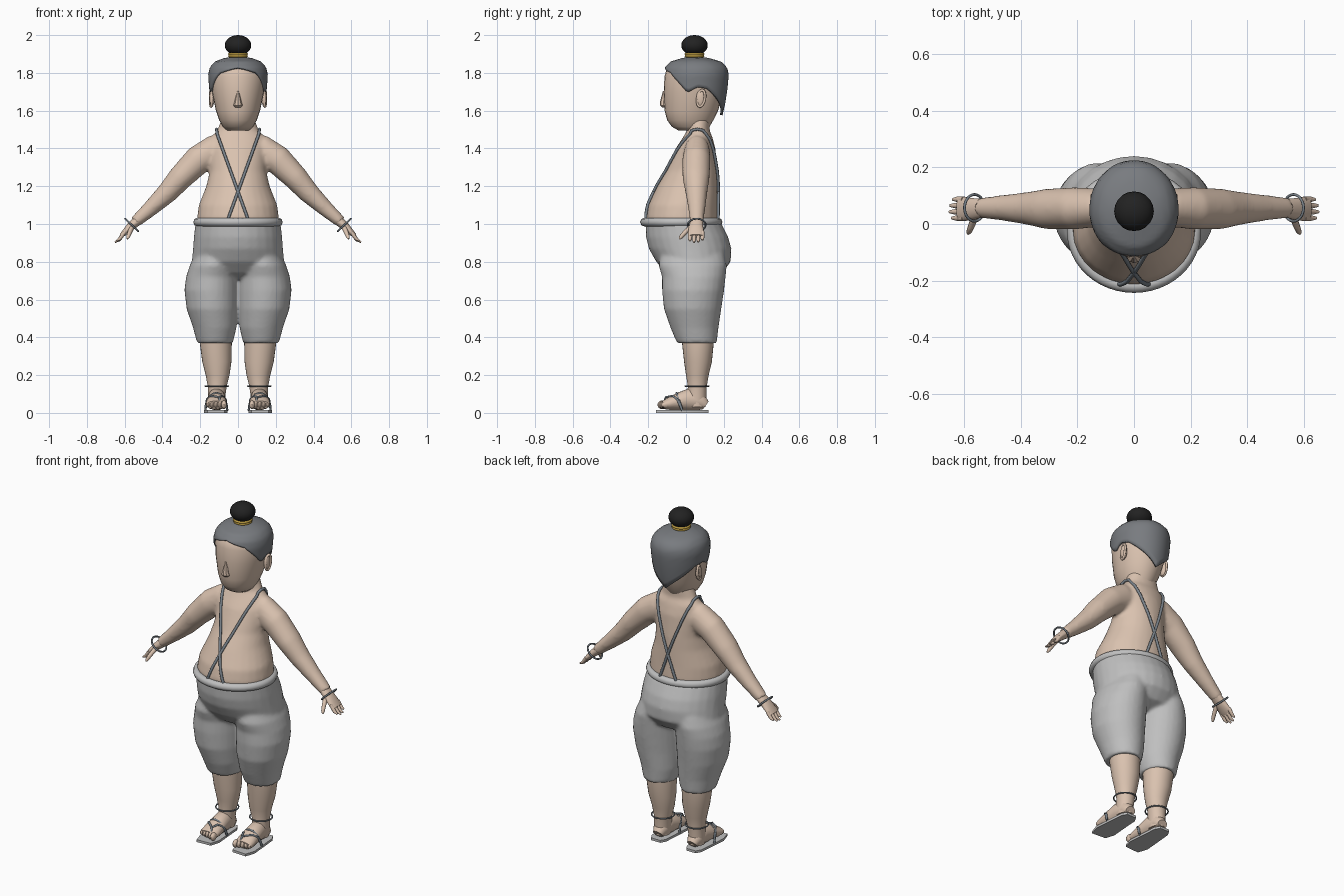
import bpy, bmesh, math
from mathutils import Vector

cube = bpy.data.objects.get("Cube")
if cube:
    bpy.data.objects.remove(cube, do_unlink=True)
X, Y = Vector((1, 0, 0)), Vector((0, 1, 0))


def material(name, *rgb):
    m = bpy.data.materials.new(name)
    m.use_nodes = True
    m.diffuse_color = (*rgb, 1)
    m.node_tree.nodes["Principled BSDF"].inputs["Base Color"].default_value = (*rgb, 1)
    return m


SKIN = material("warm skin", .70, .54, .43)
CLOTH = material("light grey cloth", .52, .52, .52)
HAIR = material("slate grey hair", .19, .20, .215)
CORD = material("blue grey cord", .19, .22, .25)
BLACK = material("black hair", .016, .016, .016)
GOLD = material("gold", .58, .38, .06)


# ---- helpers ----
def loft(bm, rings, n=28):
    """Skin a closed tube over rings given as (centre, u axis, v axis)."""
    loops = []
    for c, u, v in rings:
        angles = [math.tau * i / n for i in range(n)]
        loops.append([bm.verts.new(c + u * math.cos(a) + v * math.sin(a)) for a in angles])
    for a, b in zip(loops, loops[1:]):
        for i in range(n):
            j = (i + 1) % n
            bm.faces.new((a[i], a[j], b[j], b[i]))
    bm.faces.new(loops[0])
    bm.faces.new(loops[-1])


def level(z, hw, front, back, cx=0):
    """Horizontal ring from half width and front and back limits."""
    return Vector((cx, (front + back) / 2, z)), X * hw, Y * (back - front) / 2


def stack(bm, rows, s=1, n=28):
    loft(bm, [level(*r[:4], s * (r[4] if len(r) > 4 else 0)) for r in rows], n)


def limb(bm, pts, side, s=1, n=20):
    """Tube along points (x, y, z, radius across, radius along side)."""
    cs = [Vector((s * p[0], p[1], p[2])) for p in pts]
    rings = []
    for i, p in enumerate(pts):
        d = cs[min(i + 1, len(cs) - 1)] - cs[max(i - 1, 0)]
        rings.append((cs[i], d.cross(side).normalized() * p[3], side * p[4]))
    loft(bm, rings, n)


def ball(bm, loc, size, u=16, v=10):
    new = bmesh.ops.create_uvsphere(bm, u_segments=u, v_segments=v, radius=1)["verts"]
    bmesh.ops.scale(bm, vec=size, verts=new)
    bmesh.ops.translate(bm, vec=loc, verts=new)


def finish(bm, name, mat, voxel=0, angle=50):
    bmesh.ops.recalc_face_normals(bm, faces=bm.faces)
    me = bpy.data.meshes.new(name)
    bm.to_mesh(me)
    bm.free()
    me.materials.append(mat)
    me.shade_smooth()
    me.set_sharp_from_angle(angle=math.radians(angle))
    ob = bpy.data.objects.new(name, me)
    bpy.context.collection.objects.link(ob)
    if voxel:
        r = ob.modifiers.new("blend", "REMESH")
        r.mode, r.voxel_size, r.use_smooth_shade = "VOXEL", voxel, True
        sm = ob.modifiers.new("relax", "SMOOTH")
        sm.factor, sm.iterations = .5, 6
    return ob


def cord(name, pts, r, mat, cyclic=False):
    cu = bpy.data.curves.new(name, "CURVE")
    cu.dimensions, cu.bevel_depth, cu.bevel_resolution = "3D", r, 2
    cu.use_fill_caps = True
    sp = cu.splines.new("POLY")
    sp.points.add(len(pts) - 1)
    for q, p in zip(sp.points, pts):
        q.co = (*p, 1)
    sp.use_cyclic_u, sp.use_smooth = cyclic, True
    cu.materials.append(mat)
    bpy.context.collection.objects.link(bpy.data.objects.new(name, cu))


def hoop(name, c, u, v, r, mat, n=32):
    c, u, v = Vector(c), Vector(u), Vector(v)
    angles = [math.tau * i / n for i in range(n)]
    cord(name, [c + u * math.cos(a) + v * math.sin(a) for a in angles], r, mat, True)


def lerp_rows(rows, t):
    """Interpolate a table whose first column rises."""
    t = min(max(t, rows[0][0]), rows[-1][0])
    for a, b in zip(rows, rows[1:]):
        if t <= b[0]:
            k = (t - a[0]) / (b[0] - a[0])
            return [p + (q - p) * k for p, q in zip(a, b)]


# ---- torso and arms ----
TORSO = [(.95, .205, -.19, .165), (1.03, .217, -.215, .17), (1.1, .208, -.2, .167),
         (1.2, .168, -.152, .166), (1.28, .15, -.108, .165), (1.4, .152, -.055, .156),
         (1.46, .145, -.015, .14), (1.495, .11, .005, .125), (1.58, .08, .0, .13)]
ARM = [(.07, .06, 1.38, .08, .055), (.13, .058, 1.385, .085, .068), (.21, .055, 1.34, .077, .075),
       (.305, .053, 1.245, .066, .072), (.375, .055, 1.165, .056, .058),
       (.46, .057, 1.085, .043, .046), (.545, .057, 1.01, .031, .036)]
PALM = [(.53, .057, 1.02, .027, .033), (.57, .053, .985, .022, .038),
        (.60, .053, .955, .016, .043), (.62, .053, .937, .01, .04)]
bm = bmesh.new()
stack(bm, TORSO)
for s in (1, -1):
    limb(bm, ARM, Y, s)
finish(bm, "torso_and_arms", SKIN, .011)

for s, label in ((1, "left"), (-1, "right")):
    bm = bmesh.new()
    limb(bm, PALM, Y, s)
    for i in range(4):
        y, reach = .021 + i * .022, (.034, .042, .04, .03)[i]
        limb(bm, [(.60, y, .957, .011, .011), (.605 + reach * .6, y, .945 - reach * .7, .009, .01),
                  (.61 + reach, y, .945 - reach, .004, .005)], Y, s, 10)
    limb(bm, [(.56, .03, .985, .014, .014), (.574, -.008, .953, .012, .012),
              (.582, -.028, .93, .01, .01), (.585, -.035, .92, .004, .004)], X, s, 10)
    finish(bm, label + "_hand", SKIN)
    hoop(label + "_bracelet", (s * .563, .057, .995), (s * .035, 0, .033), (0, .047, 0), .005, CORD)

# ---- head ----
bm = bmesh.new()
stack(bm, [(1.495, .06, -.04, .11), (1.515, .08, -.075, .125), (1.55, .1, -.1, .145),
           (1.6, .117, -.113, .17), (1.7, .138, -.118, .198), (1.78, .146, -.114, .208),
           (1.83, .137, -.1, .2), (1.865, .09, -.04, .14)])
finish(bm, "head", SKIN)
bm = bmesh.new()
stack(bm, [(1.705, .005, -.122, -.1), (1.645, .019, -.138, -.1), (1.628, .025, -.137, -.1),
           (1.617, .014, -.125, -.1)], n=8)
finish(bm, "nose", SKIN, angle=35)
for s, label in ((1, "left"), (-1, "right")):
    bm = bmesh.new()
    ball(bm, (s * .138, .078, 1.665), (.013, .024, .045))
    finish(bm, label + "_ear", SKIN)
    hoop(label + "_ear_rim", (s * .143, .08, 1.665), (s * .004, .02, 0), (0, .006, .043), .007, SKIN)

# ---- hair cap with a shaped hairline ----
SCALP = [(1.56, .125, -.1, .19), (1.64, .142, -.115, .208), (1.72, .153, -.121, .22),
         (1.79, .158, -.123, .226), (1.83, .149, -.112, .218), (1.86, .122, -.082, .188),
         (1.88, .07, -.015, .115), (1.887, .01, .035, .055)]
HAIRLINE = [(0, 1.83), (40, 1.8), (60, 1.745), (76, 1.695), (94, 1.725), (112, 1.715), (180, 1.575)]
bm = bmesh.new()
n, rows = 64, 14
grid = []
for i in range(n):
    a = math.tau * i / n
    low = lerp_rows(HAIRLINE, math.degrees(min(a, math.tau - a)))[1]
    column = []
    for k in range(rows + 1):
        z = low + (1.887 - low) * math.sin(k / rows * math.pi / 2)
        c, u, v = level(*lerp_rows(SCALP, z))
        column.append(bm.verts.new(c + u * math.sin(a) - v * math.cos(a)))
    grid.append(column)
for i in range(n):
    a, b = grid[i], grid[(i + 1) % n]
    for k in range(rows):
        bm.faces.new((a[k], b[k], b[k + 1], a[k + 1]))
bm.faces.new([c[-1] for c in grid])
hair = finish(bm, "hair_cap", HAIR)
shell = hair.modifiers.new("thickness", "SOLIDIFY")
shell.thickness, shell.offset = .014, -1

# ---- top knot ----
bm = bmesh.new()
ball(bm, (0, .045, 1.946), (.07, .07, .054), 20, 12)
finish(bm, "top_knot", BLACK)
for z, r in ((1.889, .045), (1.9, .046)):
    hoop("top_knot_band", (0, .045, z), (r, 0, 0), (0, r, 0), .007, GOLD)

# ---- trousers ----
LEG = [(.86, .1, -.13, .2, .115), (.78, .126, -.145, .216, .13), (.72, .137, -.127, .21, .138),
       (.65, .142, -.127, .202, .142), (.55, .135, -.117, .187, .137),
       (.45, .115, -.082, .172, .123), (.37, .095, -.048, .163, .122)]
bm = bmesh.new()
stack(bm, [(1.01, .225, -.215, .184), (.93, .234, -.212, .224), (.87, .238, -.197, .24),
           (.8, .245, -.158, .237), (.74, .23, -.1, .19), (.71, .15, -.04, .12)])
for s in (1, -1):
    stack(bm, LEG, s)
finish(bm, "trousers", CLOTH, .01)
hoop("waistband", (0, -.025, 1.01), (.214, 0, 0), (0, .195, 0), .023, CLOTH, 48)


# ---- crossed shoulder straps ----
def strap_point(s, t, back):
    x, z = -.055 + .165 * t, 1.02 + .455 * t
    _, hw, f, b = lerp_rows(TORSO, z)
    depth = (b - f) / 2 * math.sqrt(max(0, 1 - (x / hw) ** 2)) + .006
    return s * x, (f + b) / 2 + (depth if back else -depth), z


for s, label in ((1, "left"), (-1, "right")):
    front = [strap_point(s, i / 16, False) for i in range(17)]
    rear = [strap_point(s, i / 16, True) for i in range(16, -1, -1)]
    over = [(s * .113, .03, 1.496), (s * .114, .06, 1.502), (s * .113, .09, 1.496)]
    cord(label + "_strap", front + over + rear, .008, CORD)

# ---- lower legs, feet and sandals ----
for s, label in ((1, "left"), (-1, "right")):
    bm = bmesh.new()
    stack(bm, [(.42, .085, -.025, .15, .117), (.36, .084, -.02, .146, .117),
               (.27, .077, -.01, .137, .112), (.2, .063, .0, .12, .108),
               (.14, .05, .01, .11, .11), (.09, .046, .005, .108, .113), (.03, .042, .01, .104, .113)], s)
    limb(bm, [(.113, .105, .04, .025, .03), (.113, .08, .058, .046, .043), (.113, .02, .072, .06, .047),
              (.114, -.04, .06, .046, .052), (.115, -.09, .048, .033, .056),
              (.115, -.12, .042, .022, .054)], X, s)
    for i in range(5):
        ball(bm, (s * (.074 + .021 * i), -.127 + .005 * i, .043),
             (.015 if i == 0 else .011, .024, .023 - .002 * i), 10, 8)
    finish(bm, label + "_leg_and_foot", SKIN)

    # flat sole
    bm = bmesh.new()
    outline = [(-.045, -.155), (.045, -.16), (.064, -.1), (.056, .0), (.048, .09), (.03, .12),
               (-.03, .12), (-.048, .09), (-.054, .0), (-.062, -.1)]
    face = bm.faces.new([bm.verts.new((s * (.117 + x), y, 0)) for x, y in outline])
    top = bmesh.ops.extrude_face_region(bm, geom=[face])["geom"]
    bmesh.ops.translate(bm, vec=(0, 0, .014), verts=[g for g in top if isinstance(g, bmesh.types.BMVert)])
    finish(bm, label + "_sandal_sole", CLOTH, angle=30)

    # thong straps, instep strap and anklet
    for side in (1, -1):
        cord(label + "_sandal_thong", [(s * .095, -.125, .04), (s * .1, -.105, .084),
             (s * (.115 + side * .03), -.07, .09), (s * (.115 + side * .05), -.045, .07),
             (s * (.115 + side * .058), -.02, .012)], .006, CORD)
    arch = [math.pi * i / 12 for i in range(13)]
    cord(label + "_sandal_instep", [(s * (.115 + .058 * math.cos(a)), -.02 - .03 * math.sin(a),
         .015 + .09 * math.sin(a)) for a in arch], .006, CORD)
    hoop(label + "_anklet", (s * .112, .058, .142), (.062, 0, 0), (0, .062, 0), .004, CORD)
